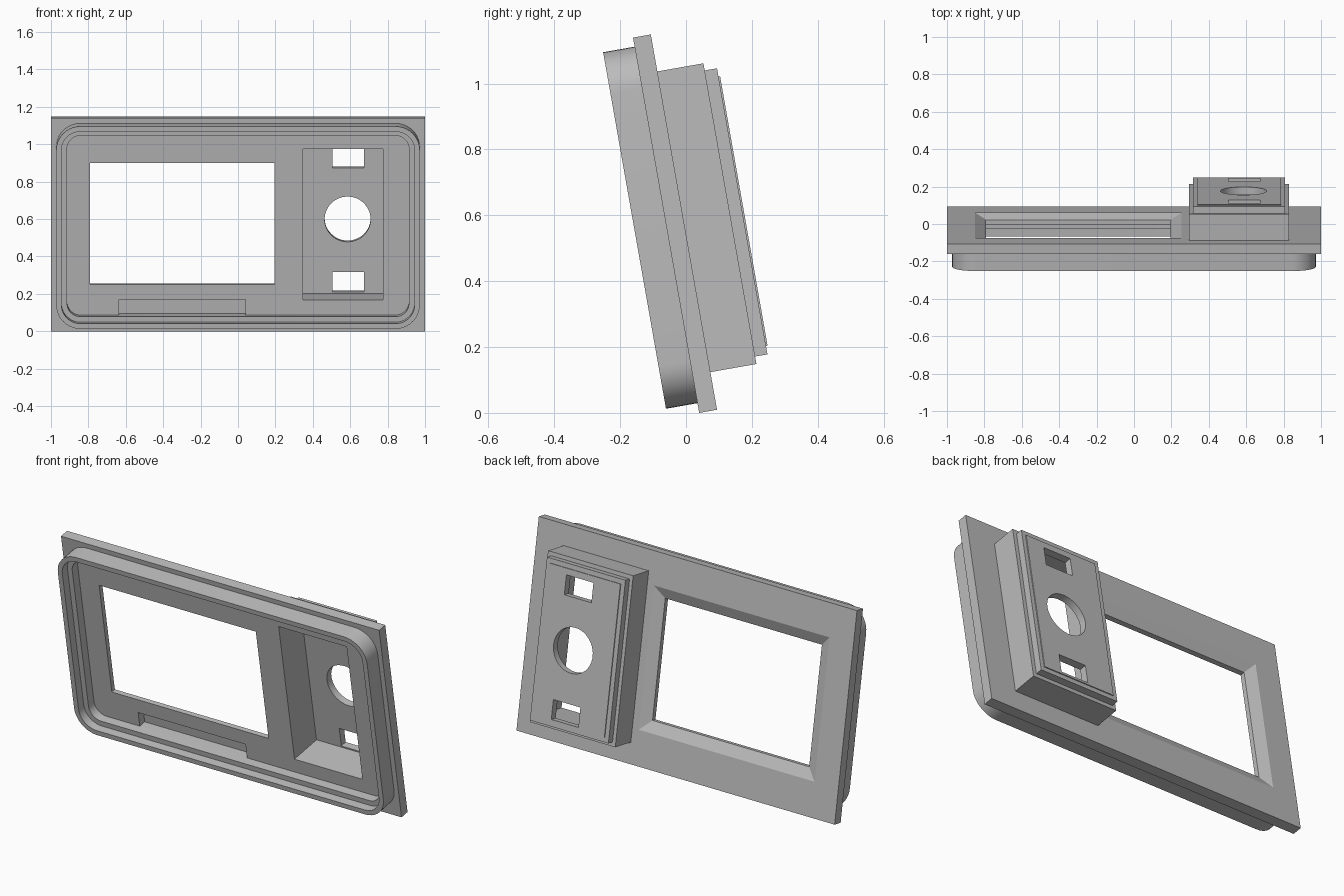
import bpy, bmesh, math
from mathutils import Matrix

if "Cube" in bpy.data.objects:
    bpy.data.objects.remove(bpy.data.objects["Cube"])

# Local axes: x across, y through the panel (back is +), z up the panel; then tilted
TILT = Matrix.Translation((0, 0.04, 0)) @ Matrix.Rotation(math.radians(10), 4, 'X')

grey = bpy.data.materials.new("mid_grey")
grey.diffuse_color = (0.5, 0.5, 0.5, 1)
grey.use_nodes = True
grey.node_tree.nodes["Principled BSDF"].inputs["Base Color"].default_value = grey.diffuse_color


def finish(name, bm):
    bmesh.ops.recalc_face_normals(bm, faces=bm.faces)
    me = bpy.data.meshes.new(name)
    bm.to_mesh(me)
    bm.free()
    me.materials.append(grey)
    ob = bpy.data.objects.new(name, me)
    bpy.context.collection.objects.link(ob)
    ob.matrix_world = TILT
    return ob


def loft(name, loops, closed=False):
    """Skin a series of point loops; cap the ends unless the series closes on itself."""
    bm = bmesh.new()
    rows = [[bm.verts.new(p) for p in loop] for loop in loops]
    n = len(rows[0])
    pairs = list(zip(rows, rows[1:])) + ([(rows[-1], rows[0])] if closed else [])
    for a, b in pairs:
        for i in range(n):
            j = (i + 1) % n
            bm.faces.new((a[i], a[j], b[j], b[i]))
    if not closed:
        bm.faces.new(rows[0])
        bm.faces.new(rows[-1])
    return finish(name, bm)


def rect(x0, x1, z0, z1, y):
    return [(x0, y, z0), (x1, y, z0), (x1, y, z1), (x0, y, z1)]


def box(name, x0, x1, z0, z1, y0, y1):
    return loft(name, [rect(x0, x1, z0, z1, y0), rect(x0, x1, z0, z1, y1)])


def rounded(inset, y, steps=10):
    """Rounded rectangle of the front rim, shrunk by an inset."""
    hx, hz, r = 0.972 - inset, 0.5495 - inset, 0.13 - inset
    pts = []
    for k, (sx, sz) in enumerate([(1, 1), (-1, 1), (-1, -1), (1, -1)]):
        for i in range(steps + 1):
            a = math.pi / 2 * (k + i / steps)
            pts.append((sx * (hx - r) + r * math.cos(a), y,
                        0.5795 + sz * (hz - r) + r * math.sin(a)))
    return pts


def circle(cx, cz, r, y, n=48):
    return [(cx + r * math.cos(2 * math.pi * i / n), y,
             cz + r * math.sin(2 * math.pi * i / n)) for i in range(n)]


def apply_booleans(ob, cutters, operation='DIFFERENCE'):
    for c in cutters:
        m = ob.modifiers.new("bool", 'BOOLEAN')
        m.operation, m.solver, m.object = operation, 'EXACT', c
    bpy.context.view_layer.update()
    deps = bpy.context.evaluated_depsgraph_get()
    me = bpy.data.meshes.new_from_object(ob.evaluated_get(deps))
    ob.modifiers.clear()
    ob.data = me
    for c in cutters:
        bpy.data.objects.remove(c)


def smooth(ob):
    bpy.ops.object.select_all(action='DESELECT')
    ob.select_set(True)
    bpy.context.view_layer.objects.active = ob
    bpy.ops.object.shade_smooth_by_angle(angle=math.radians(30))


# Face plate with screen window (chamfered at the back), shallow notch and pocket opening
plate = box("face_plate", -1, 1, 0, 1.157, 0, 0.055)
wx0, wx1, wz0, wz1 = -0.79, 0.195, 0.254, 0.914
e = 0.06
window = loft("window_cutter", [
    rect(wx0, wx1, wz0, wz1, -0.05),
    rect(wx0, wx1, wz0, wz1, 0.027),
    rect(wx0 - e, wx1 + e, wz0 - e, wz1 + e, 0.055),
    rect(wx0 - e, wx1 + e, wz0 - e, wz1 + e, 0.1)])
notch = box("notch_cutter", -0.635, 0.04, 0.0875, 0.172, -0.05, 0.045)
opening = box("opening_cutter", 0.348, 0.775, 0.17, 0.99, -0.05, 0.1)
apply_booleans(plate, [window, notch, opening])

# Stepped rounded rim on the front
rim = loft("front_rim", [rounded(i, y) for i, y in [
    (0, 0), (0, -0.097), (0.028, -0.097), (0.028, -0.05),
    (0.058, -0.05), (0.058, 0)]], closed=True)
smooth(rim)

# Stepped housing on the back, hollowed from the front
housing = box("rear_housing", 0.295, 0.83, 0.116, 1.043, 0.055, 0.197)
step = box("housing_step", 0.315, 0.808, 0.139, 1.021, 0.15, 0.235)
panel = box("raised_panel", 0.34, 0.785, 0.165, 0.995, 0.21, 0.24)
apply_booleans(housing, [step, panel], 'UNION')
pocket = box("pocket_cutter", 0.348, 0.775, 0.17, 0.99, 0, 0.2)
hole = loft("hole_cutter", [circle(0.586, 0.573, 0.123, y) for y in (0.1, 0.3)])
slots = [box("slot_cutter", 0.505, 0.675, z, z + 0.108, 0.1, 0.3)
         for z in (0.178, 0.852)]
apply_booleans(housing, [pocket, hole] + slots)
smooth(housing)
